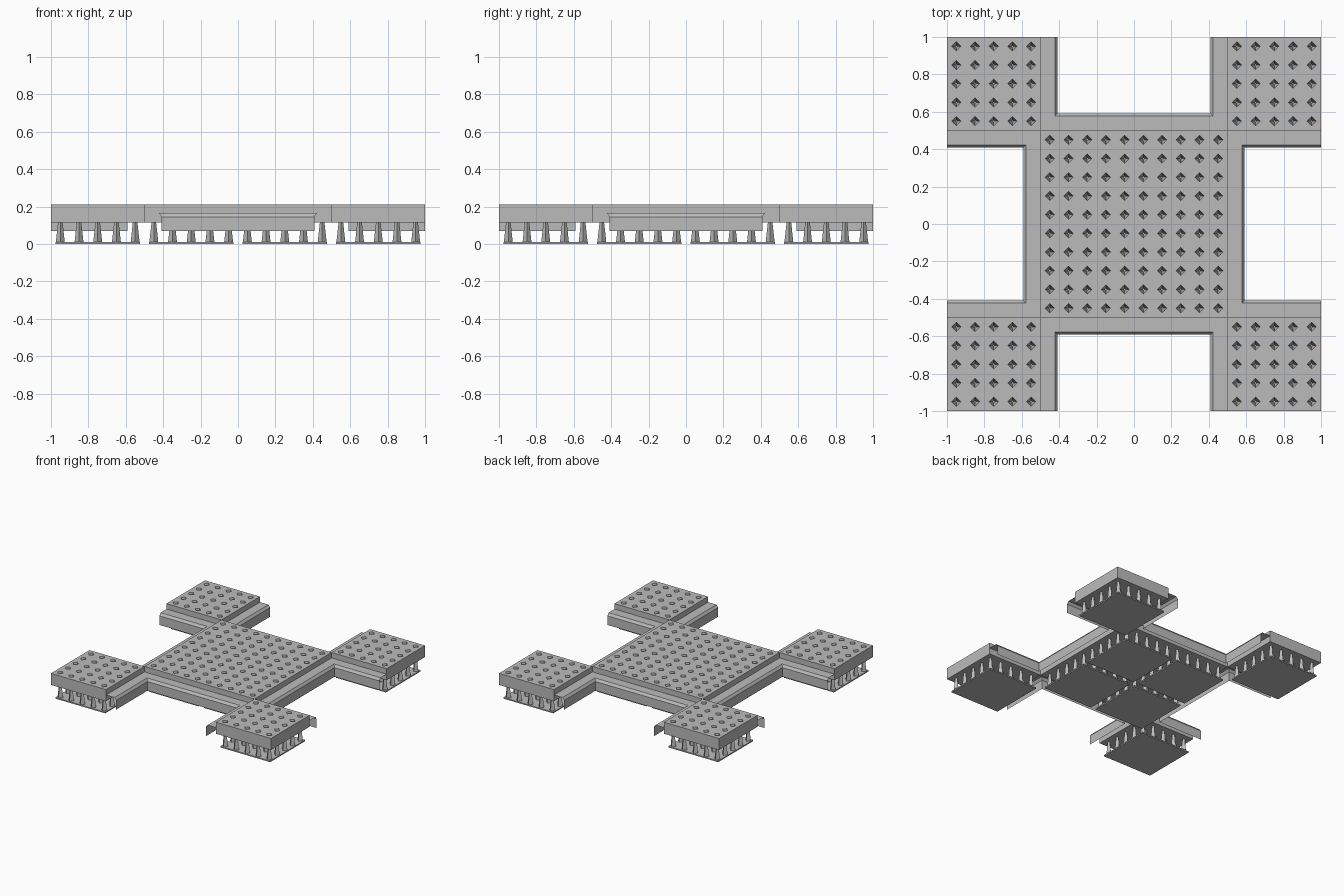
import bpy, bmesh
from mathutils import Matrix

cube = bpy.data.objects.get("Cube")
if cube:
    bpy.data.objects.remove(cube)

GREY = (0.5, 0.5, 0.5, 1)
grey = bpy.data.materials.new("plastic grey")
grey.use_nodes = True
grey.diffuse_color = GREY
grey.node_tree.nodes["Principled BSDF"].inputs["Base Color"].default_value = GREY

TOP, UNDER, LIP, FOOT = 0.21, 0.115, 0.07, 0.01
PITCH = 0.1
DIAMOND = [(1, 0), (0, 1), (-1, 0), (0, -1)]
SQUARE = [(1, -1), (1, 1), (-1, 1), (-1, -1)]


def ring(bm, shape, x, y, z, r):
    return [bm.verts.new((x + r * a, y + r * b, z)) for a, b in shape]


def bridge(bm, lower, upper):
    for i in range(4):
        j = (i + 1) % 4
        bm.faces.new((lower[i], lower[j], upper[j], upper[i]))


def finish(bm, name, recalc=True):
    bmesh.ops.remove_doubles(bm, verts=bm.verts, dist=0.0005)
    if recalc:
        bmesh.ops.recalc_face_normals(bm, faces=bm.faces)
    mesh = bpy.data.meshes.new(name)
    bm.to_mesh(mesh)
    bm.free()
    mesh.materials.append(grey)
    obj = bpy.data.objects.new(name, mesh)
    bpy.context.collection.objects.link(obj)
    return obj


def centres(cx, cy, count):
    span = [(i - (count - 1) / 2) * PITCH for i in range(count)]
    return [(cx + a, cy + b) for a in span for b in span]


def deck(name, cx, cy, count):
    """Slab whose top is a grid of cells, each with a tapered diamond pit."""
    bm = bmesh.new()
    for x, y in centres(cx, cy, count):
        cell = ring(bm, SQUARE, x, y, TOP, PITCH / 2)
        rim = ring(bm, DIAMOND, x, y, TOP, 0.025)
        pit = ring(bm, DIAMOND, x, y, UNDER + 0.01, 0.006)
        for i in range(4):
            j = (i + 1) % 4
            bm.faces.new((cell[i], cell[j], rim[i]))
            bm.faces.new((cell[j], rim[j], rim[i]))
        bridge(bm, rim, pit)
        bm.faces.new(pit)
    # walls follow the cell grid so the slab is watertight
    bmesh.ops.remove_doubles(bm, verts=bm.verts, dist=0.0005)
    border = [e for e in bm.edges if e.is_boundary]
    low = bmesh.ops.extrude_edge_only(bm, edges=border)["geom"]
    for v in low:
        if isinstance(v, bmesh.types.BMVert):
            v.co.z = UNDER
    bmesh.ops.contextual_create(bm, geom=[e for e in low if isinstance(e, bmesh.types.BMEdge)])
    finish(bm, name)


def pegs(name, cx, cy, count):
    """Four-sided posts flaring down to the foot plate."""
    bm = bmesh.new()
    for x, y in centres(cx, cy, count):
        foot = ring(bm, DIAMOND, x, y, FOOT - 0.002, 0.024)
        head = ring(bm, DIAMOND, x, y, UNDER + 0.003, 0.012)
        bridge(bm, foot, head)
        bm.faces.new(head)
        bm.faces.new(foot[::-1])
    finish(bm, name)


def foot_plate(name, cx, cy):
    bm = bmesh.new()
    bmesh.ops.create_cube(bm, size=1, matrix=Matrix.Translation((cx, cy, FOOT / 2))
                          @ Matrix.Diagonal((0.454, 0.454, FOOT, 1)))
    finish(bm, name)


def skirt(name, turn):
    """Open stepped lip lining one notch of the cross."""
    bm = bmesh.new()
    profile = [(0, 0.165), (0.077, 0.165), (0.092, 0.145), (0.092, LIP)]
    rows = []
    for d, z in profile:
        e = 0.5 - d
        path = [(-e, -1), (-e, -0.5 - d), (e, -0.5 - d), (e, -1)]
        rows.append([bm.verts.new((x, y, z)) for x, y in path])
    for a, b in zip(rows, rows[1:]):
        for i in range(3):
            bm.faces.new((a[i], b[i], b[i + 1], a[i + 1]))
    bmesh.ops.rotate(bm, verts=bm.verts, matrix=Matrix.Rotation(turn * 1.5707963, 3, "Z"))
    finish(bm, name, recalc=False)


# Central deck and its pegs
deck("centre_deck", 0, 0, 10)
pegs("centre_pegs", 0, 0, 10)

# Corner decks, plus the foot plates under corners and centre
for sx, side in ((1, "left"), (-1, "right")):
    for sy, end in ((-1, "front"), (1, "back")):
        tag = f"{end}_{side}"
        deck(f"corner_deck_{tag}", 0.75 * sx, 0.75 * sy, 5)
        pegs(f"corner_pegs_{tag}", 0.75 * sx, 0.75 * sy, 5)
        foot_plate(f"corner_foot_{tag}", 0.75 * sx, 0.75 * sy)
        foot_plate(f"centre_foot_{tag}", 0.25 * sx, 0.25 * sy)

# Lips around the four notches
for turn, label in enumerate(("front", "left", "back", "right")):
    skirt(f"notch_lip_{label}", turn)
